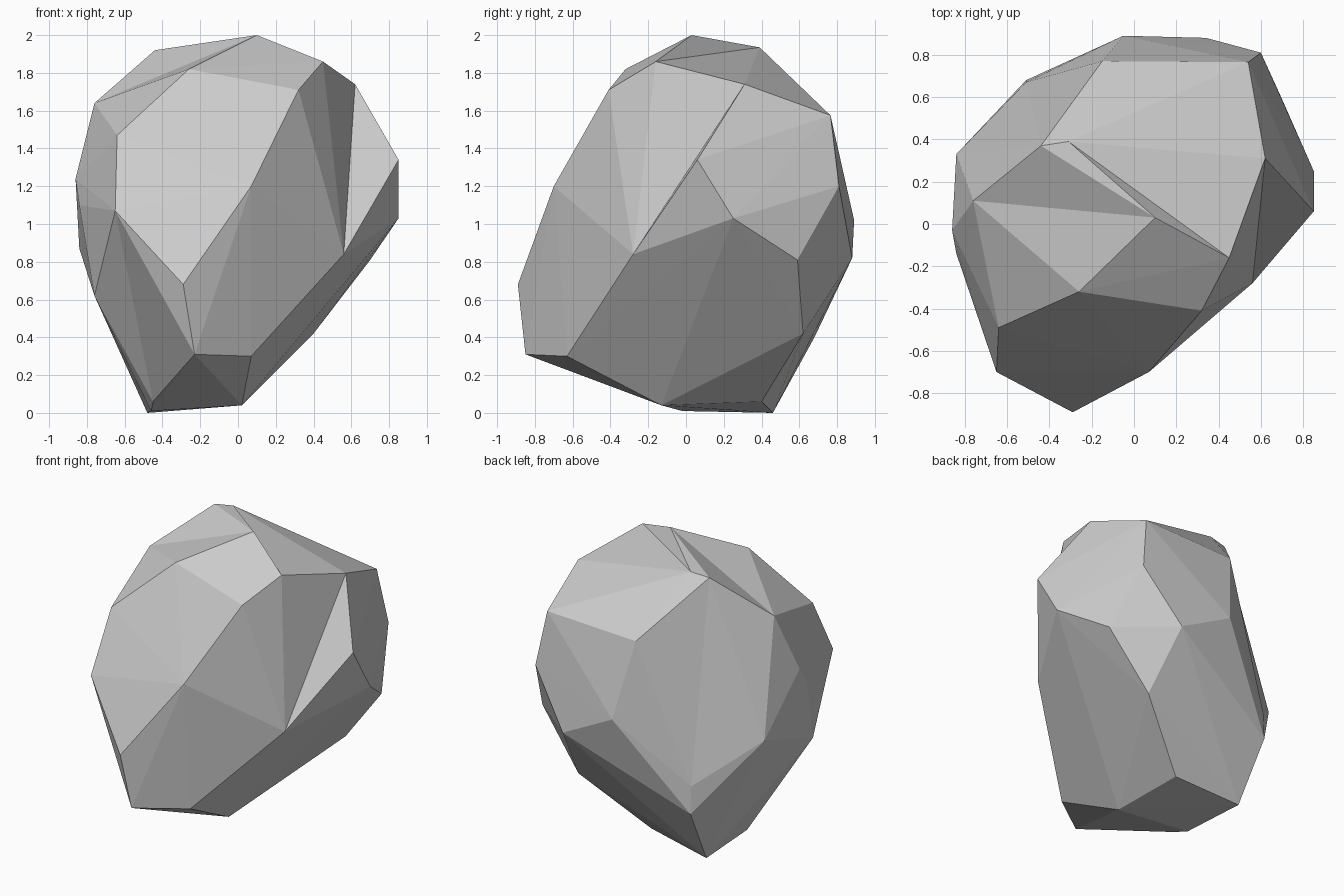
import bpy, bmesh

if "Cube" in bpy.data.objects:
    bpy.data.objects.remove(bpy.data.objects["Cube"])

# Corner points of the boulder, grouped from the crown down to the foot
rows = {
    'c': [(0.10, 0.03, 2.0), (-0.31, 0.39, 1.935), (-0.44, 0.37, 1.92),
          (-0.26, -0.32, 1.82), (0.32, -0.41, 1.71), (-0.76, 0.11, 1.64),
          (-0.15, 0.77, 1.55), (0.54, 0.765, 1.575), (-0.64, -0.49, 1.47),
          (0.45, -0.16, 1.86), (0.62, 0.31, 1.74)],
    'm': [(0.60, 0.81, 1.20), (-0.05, 0.89, 1.02), (0.34, 0.88, 0.82),
          (0.85, 0.25, 1.03), (0.70, 0.59, 0.81), (0.07, -0.70, 1.20),
          (-0.65, -0.70, 1.07), (-0.29, -0.89, 0.68), (-0.86, -0.03, 1.24),
          (-0.84, -0.14, 1.10), (-0.84, 0.33, 0.87), (-0.76, -0.32, 0.62),
          (0.85, 0.06, 1.34), (0.56, -0.28, 0.84)],
    'f': [(-0.51, 0.67, 0.59), (-0.51, 0.68, 0.40), (0.40, 0.62, 0.42),
          (-0.23, -0.85, 0.31), (0.07, -0.63, 0.30), (0.02, -0.13, 0.04),
          (-0.45, -0.15, 0.06), (-0.46, -0.02, 0.01), (-0.01, 0.40, 0.06),
          (-0.48, 0.46, 0.0)],
}

# Wrap the points in a faceted hull
bm = bmesh.new()
v = {k + str(i): bm.verts.new(p) for k, row in rows.items() for i, p in enumerate(row)}
bmesh.ops.convex_hull(bm, input=bm.verts[:])
bmesh.ops.delete(bm, geom=[x for x in bm.verts if not x.link_faces], context='VERTS')


def flip(a, b, c, d):
    """Turn ridge a-b into crease c-d, chipping a hollow into the hull."""
    if not all(v[k].is_valid for k in (a, b, c, d)):
        return
    ridge = bm.edges.get((v[a], v[b]))
    if ridge:
        far = {x for f in ridge.link_faces for x in f.verts} - set(ridge.verts)
        if far == {v[c], v[d]}:
            bmesh.utils.edge_rotate(ridge, True)


# Chipped hollow on the right side
flip('m12', 'm5', 'm13', 'c4')
flip('m12', 'c4', 'm13', 'c9')
flip('m12', 'c9', 'm13', 'c10')
flip('m12', 'c7', 'c10', 'm0')
# Shallow chips on the crown
flip('c0', 'c10', 'c1', 'c9')
flip('c0', 'c7', 'c1', 'c10')
flip('c0', 'c10', 'c1', 'c9')
flip('c3', 'c2', 'c5', 'c0')
# Chips on the back left and lower front
flip('c6', 'm10', 'c2', 'f0')
flip('m11', 'f3', 'm6', 'f6')
flip('m11', 'm7', 'm6', 'f3')
flip('m11', 'f3', 'm6', 'f6')
bmesh.ops.recalc_face_normals(bm, faces=bm.faces[:])

mesh = bpy.data.meshes.new("boulder")
bm.to_mesh(mesh)
bm.free()
boulder = bpy.data.objects.new("boulder", mesh)
bpy.context.collection.objects.link(boulder)
